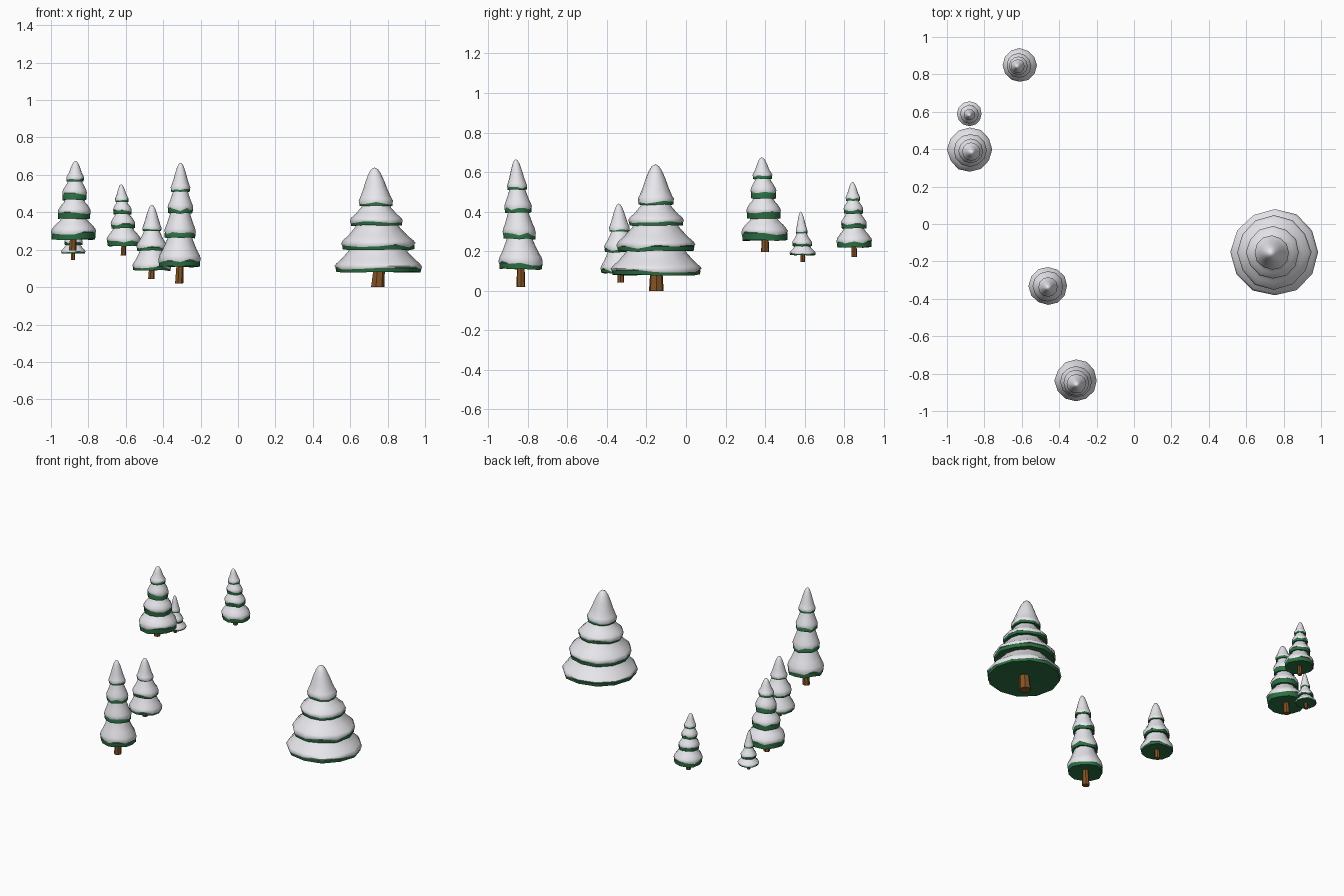
import bpy, bmesh, math, random

if "Cube" in bpy.data.objects:
    bpy.data.objects.remove(bpy.data.objects["Cube"])

random.seed(4)
SIDES = 12


def material(name, color):
    m = bpy.data.materials.new(name)
    m.diffuse_color = (*color, 1)
    m.use_nodes = True
    m.node_tree.nodes["Principled BSDF"].inputs["Base Color"].default_value = m.diffuse_color
    return m


GREEN = material("needle_green", (0.025, 0.16, 0.055))
SNOW = material("snow_white", (0.8, 0.8, 0.84))
BROWN = material("bark_brown", (0.24, 0.09, 0.02))


def loft(bm, rings):
    """Skin a list of rings; each ring is a list of points (one point = a tip)."""
    rows = [[bm.verts.new(p) for p in ring] for ring in rings]
    for a, b in zip(rows, rows[1:]):
        n = max(len(a), len(b))
        for i in range(n):
            j = (i + 1) % n
            if len(a) == 1:
                bm.faces.new((a[0], b[j], b[i]))
            elif len(b) == 1:
                bm.faces.new((a[i], a[j], b[0]))
            else:
                bm.faces.new((a[i], a[j], b[j], b[i]))


def finish(bm, name, mat, angle):
    bmesh.ops.recalc_face_normals(bm, faces=bm.faces)
    me = bpy.data.meshes.new(name)
    bm.to_mesh(me)
    bm.free()
    me.materials.append(mat)
    ob = bpy.data.objects.new(name, me)
    bpy.context.collection.objects.link(ob)
    bpy.ops.object.select_all(action='DESELECT')
    ob.select_set(True)
    bpy.context.view_layer.objects.active = ob
    bpy.ops.object.shade_smooth_by_angle(angle=math.radians(angle))


def tree(label, base, tip, trunk_r, tiers, green):
    """tiers: (rim height, radius) from the bottom up; green: share left bare of snow."""
    bx, by, bz = base
    tx, ty, tz = tip
    z_first = tiers[0][0]

    def axis(z):
        t = max(0, (z - z_first) / (tz - z_first))
        return bx + (tx - bx) * t, by + (ty - by) * t

    def ring(r, z, jitter, wave=None):
        cx, cy = axis(z)
        if r == 0:
            return [(cx, cy, z)]
        out = []
        for i in range(SIDES):
            a = 2 * math.pi * i / SIDES
            k = r * jitter[i]
            out.append((cx + k * math.cos(a), cy + k * math.sin(a),
                        z + (wave[i] if wave else 0)))
        return out

    # Trunk: tapered, slightly leaning
    bm = bmesh.new()
    top = z_first + 0.04

    def bark(r, z, dx):
        return [(bx + dx + r * math.cos(2 * math.pi * i / 7),
                 by + r * math.sin(2 * math.pi * i / 7), z) for i in range(7)]
    shift = -trunk_r * 0.25
    loft(bm, [[(bx + shift, by, bz)], bark(trunk_r, bz, shift),
              bark(trunk_r * 0.8, top, 0), [(bx, by, top)]])
    finish(bm, label + "_trunk", BROWN, 30)

    # Needle skirts and the snow lying on them
    needles, snow = bmesh.new(), bmesh.new()
    for n, (z0, r) in enumerate(tiers):
        last = n == len(tiers) - 1
        h = (tz - z0) if last else (tiers[n + 1][0] - z0) * 1.1
        g = green * (0.5 if last else 1)
        jit = [random.uniform(0.97, 1.02) for _ in range(SIDES)]
        wave = [random.uniform(-0.07, 0.07) * h * (0.5 if last else 1)
                for _ in range(SIDES)]
        half = [w * 0.4 for w in wave]
        if last:
            shape = [(0.92, g + 0.12), (0.72, 0.42), (0.55, 0.64), (0.36, 0.84),
                     (0.2, 0.95), (0, 1)]
        else:
            neck = 0.72 * tiers[n + 1][1] / r
            shape = [(0.95, g + 0.18), (neck + (1 - neck) * 0.58, g + 0.36),
                     (neck + (1 - neck) * 0.2, 0.82), (neck, 1.0), (0, 1.02)]
        loft(needles, [ring(0, z0 + 0.1 * h, jit), ring(0.96 * r, z0, jit, half),
                       ring(0.975 * r, z0 + g * h, jit),
                       ring(0.8 * r, z0 + (g + 0.12) * h, jit),
                       ring(0, z0 + (g + 0.25) * h, jit)])
        rings = [ring(0.84 * r, z0 + (g + 0.04) * h, jit),
                 ring(0.98 * r, z0 + (g - 0.02) * h, jit, wave),
                 ring(r, z0 + (g + 0.06) * h, jit, half)]
        rings += [ring(k * r, z0 + u * h, jit) for k, u in shape]
        loft(snow, rings)
    finish(needles, label + "_needles", GREEN, 45)
    finish(snow, label + "_snow", SNOW, 60)


# Large broad tree
tree("broad_tree", (0.755, -0.15, 0), (0.73, -0.155, 0.64), 0.038,
     [(0.08, 0.235), (0.2, 0.198), (0.33, 0.142), (0.435, 0.092)], 0.17)
# Tall slim tree at the front
tree("slim_tree", (-0.31, -0.835, 0.02), (-0.307, -0.86, 0.665), 0.023,
     [(0.11, 0.114), (0.262, 0.085), (0.395, 0.069), (0.51, 0.052)], 0.18)
# Low tree in the middle
tree("low_tree", (-0.46, -0.33, 0.043), (-0.46, -0.34, 0.44), 0.018,
     [(0.09, 0.103), (0.195, 0.082), (0.3, 0.052)], 0.15)
# Tall tree at the left
tree("left_tree", (-0.88, 0.40, 0.195), (-0.868, 0.383, 0.675), 0.021,
     [(0.255, 0.12), (0.365, 0.088), (0.465, 0.066), (0.565, 0.049)], 0.3)
# Smallest tree beside it
tree("small_tree", (-0.88, 0.59, 0.145), (-0.88, 0.58, 0.40), 0.012,
     [(0.18, 0.066), (0.225, 0.05), (0.29, 0.03)], 0.17)
# Tree at the back
tree("back_tree", (-0.61, 0.85, 0.17), (-0.625, 0.842, 0.55), 0.015,
     [(0.22, 0.091), (0.315, 0.066), (0.39, 0.05), (0.455, 0.037)], 0.27)
